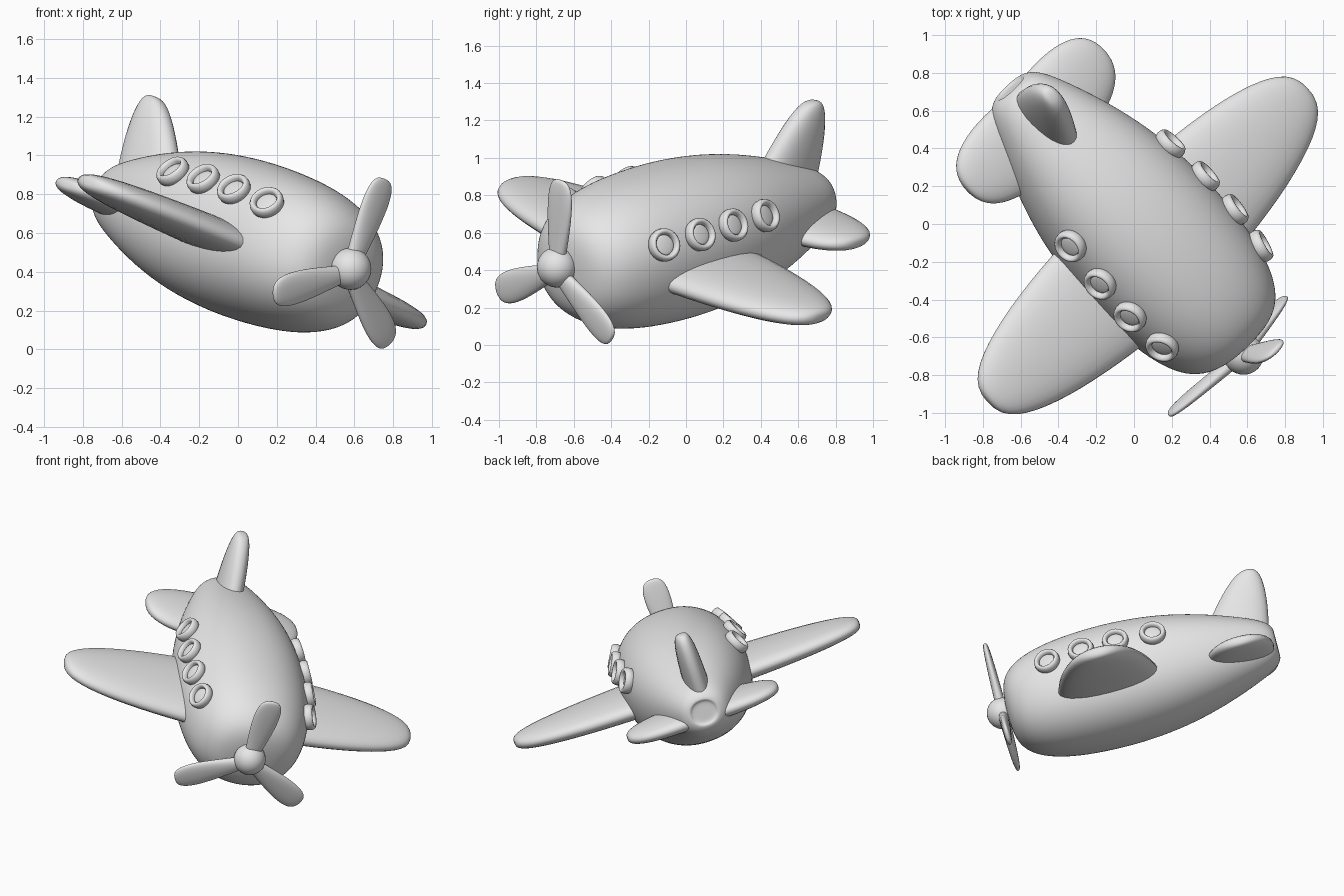
import bpy, bmesh, math
from mathutils import Matrix, Vector

if "Cube" in bpy.data.objects:
    bpy.data.objects.remove(bpy.data.objects["Cube"])

# Plane frame: local x = forward, y = left, z = up, origin at the propeller hub
fwd = Vector((0.653, -0.727, -0.212)).normalized()
left = Vector((0.674, 0.681, -0.287))
left = (left - fwd * left.dot(fwd)).normalized()
up = fwd.cross(left)
FRAME = Matrix((fwd, left, up)).transposed().to_4x4()
FRAME.translation = (0.58, -0.69, 0.415)

grey = bpy.data.materials.new("plain_grey")
grey.diffuse_color = (0.8, 0.8, 0.8, 1)
grey.use_nodes = True
grey.node_tree.nodes["Principled BSDF"].inputs["Base Color"].default_value = grey.diffuse_color
MID_L, MID_U = 0.03, -0.018      # fuselage axis offset from the hub


def rounded(w, e):
    """Point on a unit superellipse at angle w."""
    c, s = math.cos(w), math.sin(w)
    return math.copysign(abs(c) ** e, c), math.copysign(abs(s) ** e, s)


def finish(name, bm, local=Matrix(), subsurf=0, angle=60):
    """Turn a bmesh into a smooth object, placed in the plane frame."""
    bmesh.ops.recalc_face_normals(bm, faces=bm.faces)
    mesh = bpy.data.meshes.new(name)
    bm.to_mesh(mesh)
    bm.free()
    mesh.transform(FRAME @ local)
    mesh.materials.append(grey)
    ob = bpy.data.objects.new(name, mesh)
    bpy.context.collection.objects.link(ob)
    if subsurf:
        mod = ob.modifiers.new("smooth", 'SUBSURF')
        mod.levels = mod.render_levels = subsurf
    bpy.ops.object.select_all(action='DESELECT')
    ob.select_set(True)
    bpy.context.view_layer.objects.active = ob
    bpy.ops.object.shade_smooth_by_angle(angle=math.radians(angle))


def loft(bm, rings):
    """Skin a list of equal rings of points and cap both ends."""
    rows = [[bm.verts.new(p) for p in ring] for ring in rings]
    n = len(rows[0])
    for a, b in zip(rows, rows[1:]):
        for i in range(n):
            j = (i + 1) % n
            bm.faces.new((a[i], a[j], b[j], b[i]))
    bm.faces.new(rows[0])
    bm.faces.new(rows[-1])


def paddle(name, s0, s1, lead, trail, thick, p, local):
    """Round-tipped blade: span along z, chord along x, thickness along y."""
    rings = []
    for i in range(17):
        t = math.sin(min(i / 16, 0.985) * math.pi / 2)
        k = (1 - t ** p) ** (1 / p)
        a = lead[0] + (lead[1] - lead[0]) * t
        b = trail[0] + (trail[1] - trail[0]) * t
        h = (thick[0] + (thick[1] - thick[0]) * t) / 2 * k ** 0.7
        mid, half = (a + b) / 2, (a - b) / 2 * k
        ring = []
        for q in range(28):
            c, s = rounded(2 * math.pi * q / 28, 0.92)
            ring.append((mid + half * c, h * s, s0 + (s1 - s0) * t))
        rings.append(ring)
    bm = bmesh.new()
    loft(bm, rings)
    finish(name, bm, local)


# Fuselage: blunt nose, long taper, small dished tail end
profile = [(-0.03, 0.04), (-0.035, 0.12), (-0.055, 0.215), (-0.11, 0.288), (-0.2, 0.342),
           (-0.33, 0.383), (-0.5, 0.41), (-0.75, 0.423), (-1.0, 0.413), (-1.25, 0.378),
           (-1.5, 0.312), (-1.7, 0.24), (-1.82, 0.19), (-1.89, 0.145), (-1.915, 0.1),
           (-1.912, 0.085), (-1.9, 0.075), (-1.9, 0.03)]
WIDE, TALL, SQUARE = 1.07, 0.99, 0.92
bm = bmesh.new()
rings = []
for f, r in profile:
    pts = [rounded(2 * math.pi * q / 32, SQUARE) for q in range(32)]
    rings.append([(f, MID_L + WIDE * r * c, MID_U + TALL * r * s) for c, s in pts])
loft(bm, rings)
finish("fuselage", bm, subsurf=2)


def body_radius(f):
    for (f0, r0), (f1, r1) in zip(profile, profile[1:]):
        if f1 <= f <= f0:
            return r0 + (r1 - r0) * (f - f0) / (f1 - f0)


# Wings, tailplanes and windows on both sides
for side, tag in ((1, "left"), (-1, "right")):
    # span axis z -> sideways, thickness axis y -> up
    turn = Matrix(((1, 0, 0, 0), (0, 0, side, MID_L), (0, 1, 0, -0.07), (0, 0, 0, 1)))
    sweep = 0.025 * (side - 1)
    paddle(tag + "_wing", 0.25, 1.235, (-0.39, -0.47 + sweep), (-1.11, -1.02 + sweep),
           (0.19, 0.16), 2.8, turn)
    paddle(tag + "_tailplane", 0.1, 0.54, (-1.42, -1.44), (-1.89, -1.92), (0.15, 0.13), 2.5, turn)

    for i, f in enumerate((-0.385, -0.625, -0.865, -1.12)):
        r = body_radius(f)
        slope = (body_radius(f + 0.1) - body_radius(f - 0.1)) / 0.2
        c, s = rounded(math.radians(26), SQUARE)
        pos = Vector((f, MID_L + side * WIDE * r * c, MID_U + TALL * r * s))
        nor = Vector((-slope, side * c / WIDE, s / TALL)).normalized()
        place = Matrix.Translation(pos + nor * 0.012) @ nor.to_track_quat('Z', 'Y').to_matrix().to_4x4()
        # window frame: a deep ring
        bm = bmesh.new()
        rows = [[bm.verts.new(((0.072 + 0.018 * math.cos(b)) * math.cos(a),
                               (0.072 + 0.018 * math.cos(b)) * math.sin(a),
                               0.034 * math.sin(b)))
                 for b in (2 * math.pi * q / 10 for q in range(10))]
                for a in (2 * math.pi * q / 28 for q in range(28))]
        for a in range(28):
            for b in range(10):
                d, e = (a + 1) % 28, (b + 1) % 10
                bm.faces.new((rows[a][b], rows[d][b], rows[d][e], rows[a][e]))
        finish(f"{tag}_window_frame_{i + 1}", bm, place)
        # slightly domed pane
        bm = bmesh.new()
        bmesh.ops.create_uvsphere(bm, u_segments=20, v_segments=10, radius=1)
        finish(f"{tag}_window_pane_{i + 1}", bm, place @ Matrix.Diagonal((0.058, 0.058, 0.01, 1)))

# Upright tail fin
paddle("tail_fin", 0.1, 0.535, (-1.40, -1.70), (-1.885, -1.98), (0.17, 0.15), 2.8,
       Matrix.Translation((0, 0.005, 0)))

# Propeller hub and three blades
bm = bmesh.new()
bmesh.ops.create_uvsphere(bm, u_segments=28, v_segments=16, radius=0.108)
finish("propeller_hub", bm)
for i in range(3):
    turn = (Matrix.Translation((0, 0, -0.018)) @ Matrix.Rotation(math.radians(120 * i), 4, 'X')
            @ Matrix.Rotation(math.radians(90), 4, 'Z'))
    paddle(f"propeller_blade_{i + 1}", 0.04, 0.515, (0.045, 0.125), (-0.045, -0.125),
           (0.07, 0.055), 3, turn)
